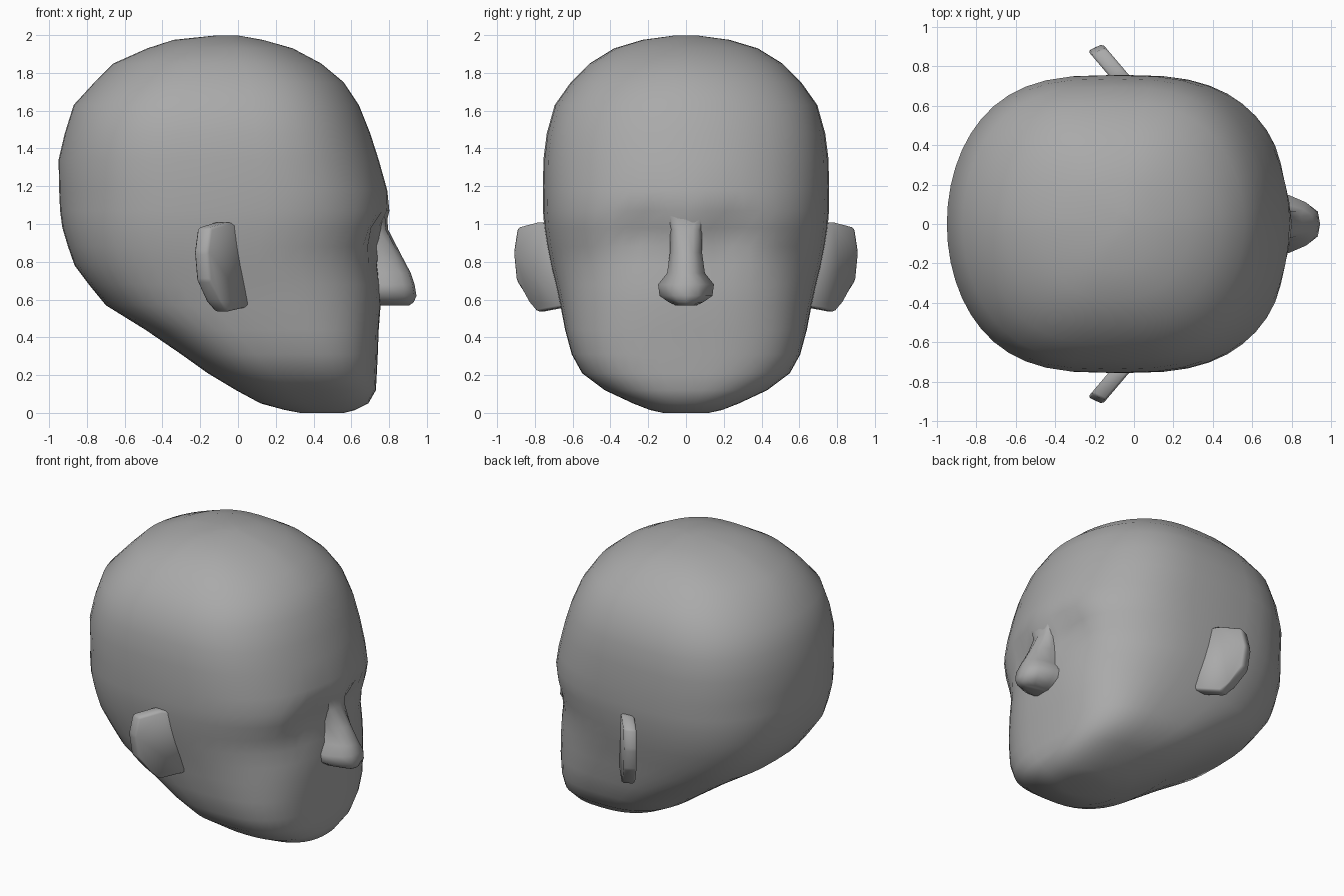
import bpy, bmesh, math

grey = bpy.data.materials.new("dark_grey")
grey.diffuse_color = (0.4, 0.4, 0.4, 1)


def finish(name, bm, angle=60):
    bmesh.ops.recalc_face_normals(bm, faces=bm.faces)
    me = bpy.data.meshes.new(name)
    bm.to_mesh(me)
    bm.free()
    me.materials.append(grey)
    ob = bpy.data.objects.new(name, me)
    bpy.context.collection.objects.link(ob)
    bpy.context.view_layer.objects.active = ob
    for o in bpy.context.selected_objects:
        o.select_set(False)
    ob.select_set(True)
    bpy.ops.object.shade_smooth_by_angle(angle=math.radians(angle))
    return ob


def loft(bm, rings):
    vs = [[bm.verts.new(p) for p in r] for r in rings]
    n = len(rings[0])
    for a, b in zip(vs, vs[1:]):
        for i in range(n):
            j = (i + 1) % n
            bm.faces.new((a[i], a[j], b[j], b[i]))
    bm.faces.new(vs[0])
    bm.faces.new(vs[-1])


def spow(v, e):
    return math.copysign(abs(v) ** e, v)


# Skull and jaw: height, back x, front x, half width, squareness
levels = [
    (0.0, 0.33, 0.56, 0.12, 2.2), (0.015, 0.25, 0.62, 0.19, 2.3),
    (0.05, 0.12, 0.69, 0.28, 2.4), (0.12, -0.01, 0.73, 0.43, 2.6),
    (0.21, -0.16, 0.735, 0.55, 2.8), (0.31, -0.30, 0.74, 0.605, 2.9),
    (0.44, -0.49, 0.745, 0.64, 2.9), (0.57, -0.70, 0.755, 0.665, 2.8),
    (0.68, -0.79, 0.75, 0.69, 2.7), (0.78, -0.865, 0.74, 0.715, 2.6),
    (0.88, -0.90, 0.75, 0.735, 2.55), (0.98, -0.93, 0.785, 0.75, 2.5),
    (1.07, -0.942, 0.803, 0.757, 2.45), (1.18, -0.947, 0.79, 0.757, 2.4),
    (1.34, -0.95, 0.745, 0.755, 2.4), (1.48, -0.917, 0.70, 0.737, 2.4),
    (1.63, -0.87, 0.64, 0.695, 2.35), (1.75, -0.76, 0.56, 0.61, 2.3),
    (1.85, -0.66, 0.44, 0.51, 2.2), (1.93, -0.48, 0.29, 0.38, 2.1),
    (1.975, -0.34, 0.13, 0.23, 2.0), (1.998, -0.12, 0.0, 0.06, 2.0),
]
SEG = 48
rings = []
for z, xb, xf, w, n in levels:
    # the upper skull has flatter sides and a rounder front and back
    k = max(0, min(1, (z - 0.8) / 0.35))
    p, q = n + 0.6 * k, n - 0.4 * k
    ring = []
    for i in range(SEG):
        t = 2 * math.pi * i / SEG
        x = (xb + xf) / 2 + (xf - xb) / 2 * spow(math.cos(t), 2 / p)
        y = w * spow(math.sin(t), 2 / q)
        # eye sockets pressed into the face
        if x > 0.3:
            x -= 0.06 * math.exp(-((abs(y) - 0.22) / 0.14) ** 2 - ((z - 0.96) / 0.1) ** 2)
        ring.append((x, y, z))
    rings.append(ring)
bm = bmesh.new()
loft(bm, rings)
finish("head", bm)

# Nose: height, front x, half width
nose = [(1.09, 0.785, 0.15), (1.03, 0.79, 0.105), (0.97, 0.795, 0.085), (0.85, 0.857, 0.085),
        (0.74, 0.915, 0.10), (0.68, 0.935, 0.148), (0.62, 0.945, 0.14),
        (0.585, 0.93, 0.09), (0.568, 0.905, 0.05)]
rings = []
for z, xf, w in nose:
    half = [(0.64, w), (0.74 + (xf - 0.79) * 0.3, w), (0.76 + (xf - 0.76) * 0.65, 0.74 * w),
            (xf - 0.012, 0.45 * w)]
    rings.append([(x, -y, z) for x, y in half] + [(xf, 0, z)] +
                 [(x, y, z) for x, y in reversed(half)])
bm = bmesh.new()
loft(bm, rings)
finish("nose", bm, 80)

# Ears: slanted plates standing out and backwards from the head
outline = [(0.64, 0.98), (0.78, 1.01), (0.895, 0.98), (0.915, 0.85),
           (0.90, 0.70), (0.83, 0.59), (0.79, 0.535), (0.66, 0.56)]
for side, name in ((-1, "right_ear"), (1, "left_ear")):
    front = [(-0.02 - (y - 0.75) * 0.85, side * y, z) for y, z in outline]
    back = [(x - 0.075, y - side * 0.035, z) for x, y, z in front]
    bm = bmesh.new()
    loft(bm, [front, back])
    bmesh.ops.bevel(bm, geom=list(bm.edges), offset=0.012, segments=1, affect='EDGES')
    finish(name, bm, 80)
